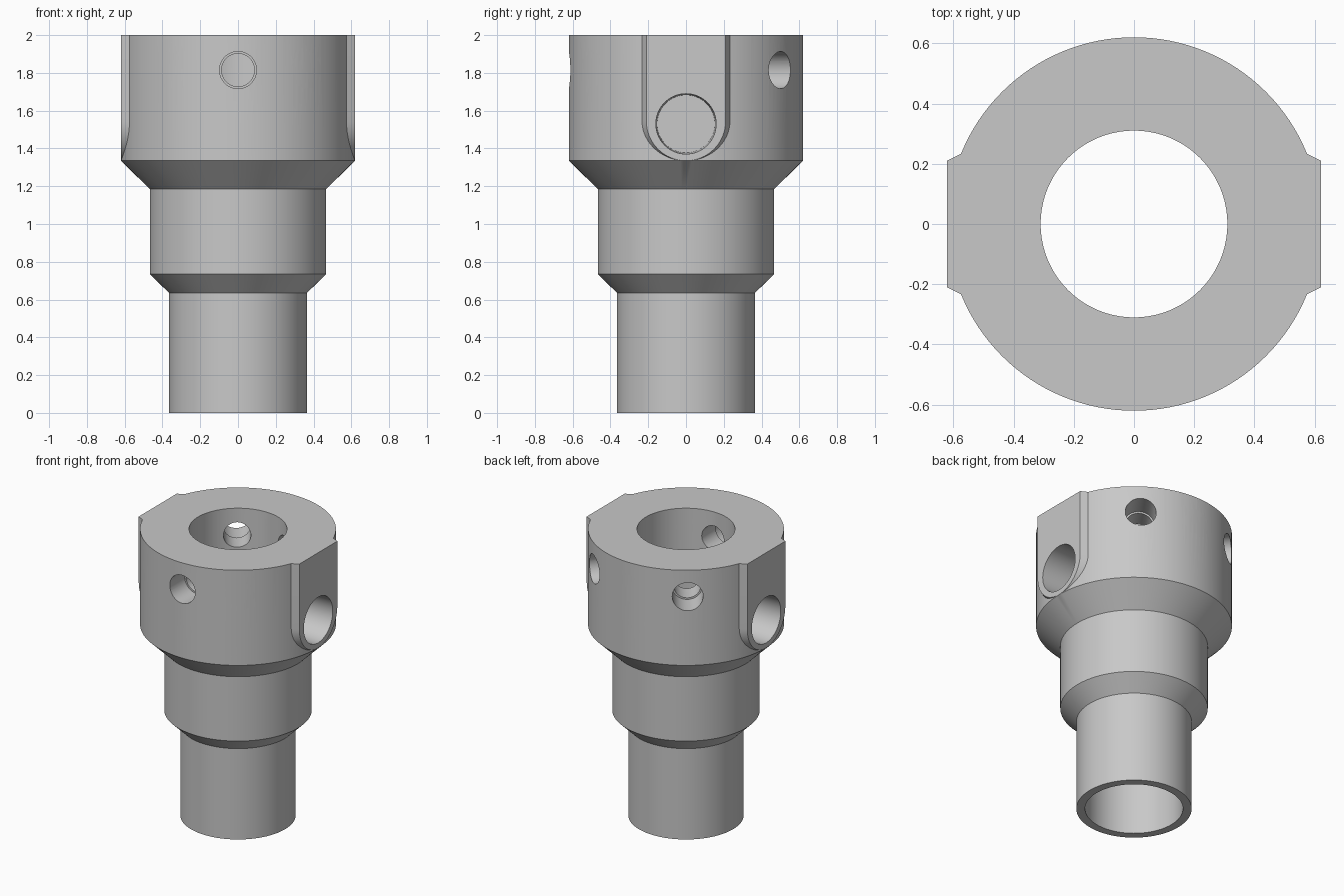
import bpy
import bmesh
import math
from mathutils import Matrix, Vector

cube = bpy.data.objects.get("Cube")
if cube:
    bpy.data.objects.remove(cube, do_unlink=True)

TOP = 2.0
OUTER = 0.62
BORE = 0.31

steel = bpy.data.materials.new("plain_grey")
steel.use_nodes = True
grey = (0.58, 0.58, 0.58, 1)
steel.diffuse_color = grey
steel.node_tree.nodes["Principled BSDF"].inputs["Base Color"].default_value = grey


def finish(bm, name):
    """Turn a bmesh into a linked object with outward normals."""
    bmesh.ops.recalc_face_normals(bm, faces=bm.faces)
    mesh = bpy.data.meshes.new(name)
    bm.to_mesh(mesh)
    bm.free()
    mesh.materials.append(steel)
    obj = bpy.data.objects.new(name, mesh)
    bpy.context.scene.collection.objects.link(obj)
    return obj


def lathe(name, profile, steps, closed=False, matrix=Matrix()):
    """Revolve (radius, height) points around z, then place the result."""
    bm = bmesh.new()
    verts = [bm.verts.new((r, 0, h)) for r, h in profile]
    edges = [bm.edges.new(pair) for pair in zip(verts, verts[1:])]
    if closed:
        edges.append(bm.edges.new((verts[-1], verts[0])))
    bmesh.ops.spin(bm, geom=verts + edges, cent=(0, 0, 0), axis=(0, 0, 1),
                   angle=math.tau, steps=steps)
    bmesh.ops.remove_doubles(bm, verts=bm.verts, dist=1e-5)
    bm.transform(matrix)
    return finish(bm, name)


def radial(angle, z):
    """Matrix turning local z into a horizontal outward direction."""
    aim = Vector((math.cos(angle), math.sin(angle), 0))
    return Matrix.Translation((0, 0, z)) @ aim.to_track_quat('Z', 'Y').to_matrix().to_4x4()


def pad(name, side):
    """Flat boss with a round lower end and sloped flanks."""
    bm = bmesh.new()
    rings = []
    for x, r in ((0.6205, 0.21), (0.5, 0.27)):
        arc = [math.pi + math.pi * i / 32 for i in range(33)]
        ring = [(r * math.cos(a), 1.545 + r * math.sin(a)) for a in arc]
        ring += [(r, TOP + 0.05), (-r, TOP + 0.05)]
        rings.append([bm.verts.new((side * x, y, z)) for y, z in ring])
    front, back = rings
    bm.faces.new(front)
    bm.faces.new(back)
    n = len(front)
    for i in range(n):
        j = (i + 1) % n
        bm.faces.new((front[i], front[j], back[j], back[i]))
    return finish(bm, name)


# Stepped tubular body
body = lathe("stepped_body", [
    (BORE, 0), (0.365, 0), (0.365, 0.635), (0.467, 0.735), (0.467, 1.185),
    (OUTER, 1.335), (OUTER, TOP + 0.1), (BORE, TOP + 0.1)], 128, closed=True)

tools = []
for side in (1, -1):
    # Side pad with a blind, slightly tapered port
    tools.append((pad("side_pad", side), 'UNION'))
for side in (1, -1):
    angle = 0 if side > 0 else math.pi
    tools.append((lathe("port_cutter", [(0, 0.37), (0.153, 0.37), (0.16, 0.63), (0, 0.63)],
                        64, matrix=radial(angle, 1.53)), 'DIFFERENCE'))

# Stepped radial holes, three on the front and three on the back
for facing in (-90, 90):
    for turn in (-36, 0, 36):
        tools.append((lathe("hole_cutter", [
            (0, 0.2), (0.087, 0.2), (0.087, 0.45), (0.098, 0.45), (0.098, 0.7), (0, 0.7)],
            48, matrix=radial(math.radians(facing + turn), 1.815)), 'DIFFERENCE'))

# Trim the upper face level
tools.append((lathe("top_trim", [(0, TOP), (1, TOP), (1, TOP + 0.3), (0, TOP + 0.3)], 32),
              'DIFFERENCE'))

for tool, operation in tools:
    tool.hide_render = True
    mod = body.modifiers.new(tool.name, 'BOOLEAN')
    mod.operation = operation
    mod.solver = 'EXACT'
    mod.object = tool

# Bake the booleans and drop the helpers
bpy.context.view_layer.update()
graph = bpy.context.evaluated_depsgraph_get()
result = bpy.data.meshes.new_from_object(body.evaluated_get(graph))
body.modifiers.clear()
body.data = result
for tool, _ in tools:
    bpy.data.objects.remove(tool, do_unlink=True)

# Smooth shading with crisp edges
bpy.ops.object.select_all(action='DESELECT')
body.select_set(True)
bpy.context.view_layer.objects.active = body
bpy.ops.object.shade_smooth_by_angle(angle=math.radians(20))
